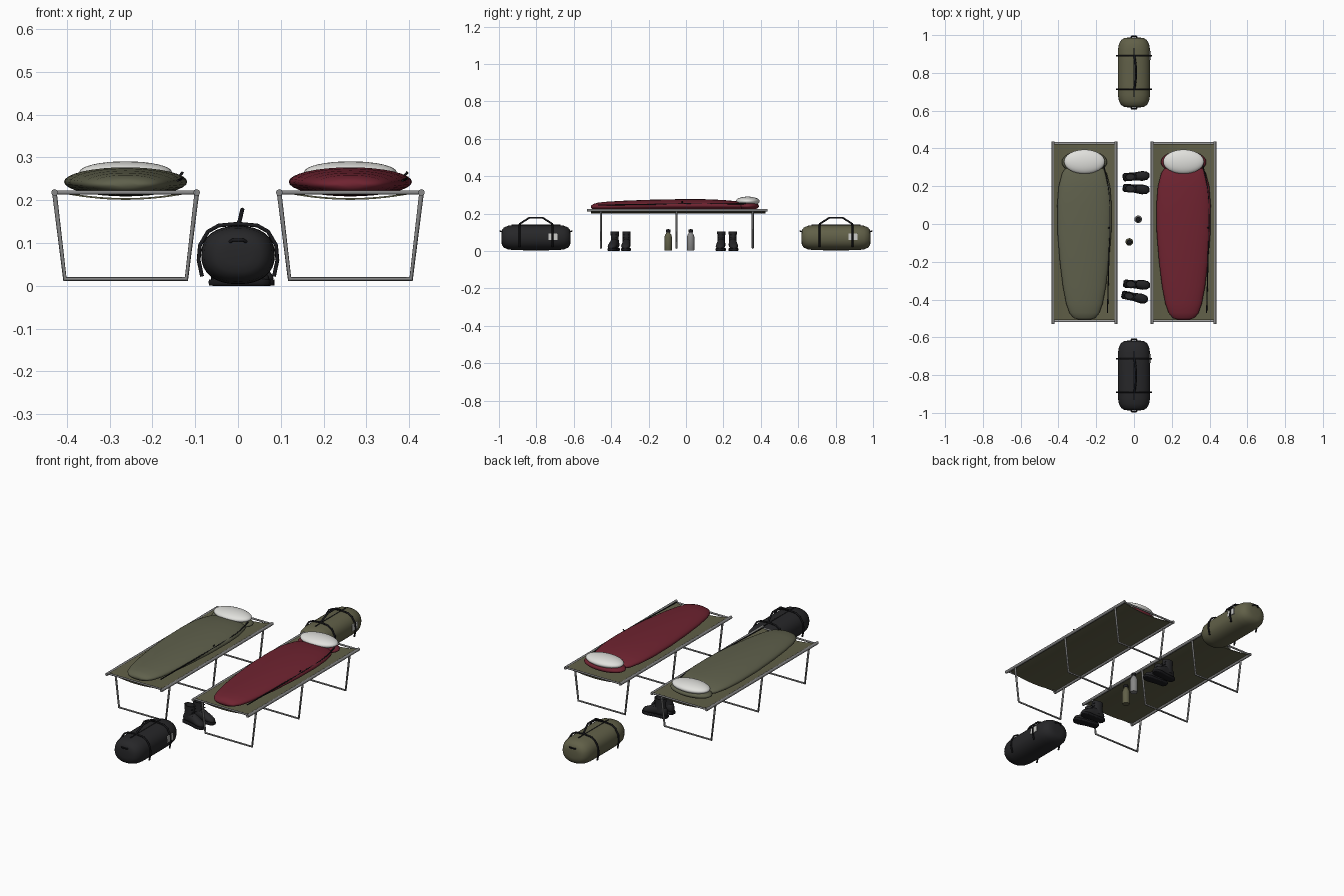
import bpy, bmesh, math
from mathutils import Matrix, Vector

if "Cube" in bpy.data.objects:
    bpy.data.objects.remove(bpy.data.objects["Cube"])


def mat(name, r, g, b):
    m = bpy.data.materials.new(name)
    m.diffuse_color = (r, g, b, 1)
    m.use_nodes = True
    m.node_tree.nodes["Principled BSDF"].inputs["Base Color"].default_value = m.diffuse_color
    return m


CANVAS = mat("canvas_olive", 0.12, 0.117, 0.065)
GREEN = mat("bag_green", 0.115, 0.118, 0.072)
RED = mat("bag_red", 0.16, 0.017, 0.03)
BLACK = mat("black_fabric", 0.02, 0.02, 0.022)
TRIM = mat("dark_trim", 0.01, 0.01, 0.012)
STEEL = mat("steel", 0.24, 0.24, 0.24)
WHITE = mat("pillow_white", 0.75, 0.75, 0.72)
LABEL = mat("label_grey", 0.6, 0.6, 0.58)


def add(name, bm, m, M=None, angle=40):
    if M is not None:
        bm.transform(M)
    bmesh.ops.recalc_face_normals(bm, faces=bm.faces)
    me = bpy.data.meshes.new(name)
    bm.to_mesh(me)
    bm.free()
    me.materials.append(m)
    ob = bpy.data.objects.new(name, me)
    bpy.context.collection.objects.link(ob)
    bpy.ops.object.select_all(action='DESELECT')
    ob.select_set(True)
    bpy.context.view_layer.objects.active = ob
    bpy.ops.object.shade_smooth_by_angle(angle=math.radians(angle))
    return ob


def tube(name, pts, r, m, M=None, closed=False, smooth=False):
    """Round tube along a path."""
    cu = bpy.data.curves.new(name, 'CURVE')
    cu.dimensions = '3D'
    cu.bevel_depth = r
    cu.bevel_resolution = 2
    cu.use_fill_caps = True
    sp = cu.splines.new('BEZIER' if smooth else 'POLY')
    pl = sp.bezier_points if smooth else sp.points
    pl.add(len(pts) - 1)
    for p, c in zip(pl, pts):
        if smooth:
            p.co = c
            p.handle_left_type = p.handle_right_type = 'AUTO'
        else:
            p.co = (*c, 1)
    sp.use_cyclic_u = closed
    if smooth:
        sp.resolution_u = 6
    tmp = bpy.data.objects.new("tmp", cu)
    bpy.context.collection.objects.link(tmp)
    bpy.context.view_layer.update()
    me = bpy.data.meshes.new_from_object(tmp.evaluated_get(bpy.context.evaluated_depsgraph_get()))
    bm = bmesh.new()
    bm.from_mesh(me)
    bpy.data.objects.remove(tmp)
    return add(name, bm, m, M, 60)


def loft(name, rings, m, M=None, e=2.0, n=32, angle=50):
    """Superellipse rings (y, half width, half height, z centre) joined along y."""
    bm = bmesh.new()
    prev = None
    for y, w, h, z in rings:
        cur = []
        for i in range(n):
            a = 2 * math.pi * i / n
            c, s = math.cos(a), math.sin(a)
            cur.append(bm.verts.new((math.copysign(abs(c) ** (2 / e), c) * w, y,
                                     z + math.copysign(abs(s) ** (2 / e), s) * h)))
        if prev:
            for i in range(n):
                bm.faces.new((prev[i], prev[(i + 1) % n], cur[(i + 1) % n], cur[i]))
        else:
            bm.faces.new(cur)
        prev = cur
    bm.faces.new(prev)
    return add(name, bm, m, M, angle)


def ellipsoid(name, c, size, m, M):
    bm = bmesh.new()
    bmesh.ops.create_uvsphere(bm, u_segments=32, v_segments=16, radius=1)
    return add(name, bm, m, M @ Matrix.Translation(c) @ Matrix.Diagonal((*size, 1)), 180)


def box(name, c, size, m, M):
    bm = bmesh.new()
    bmesh.ops.create_cube(bm, size=1)
    return add(name, bm, m, M @ Matrix.Translation(c) @ Matrix.Diagonal((*size, 1)))


def lathe(name, prof, m, M, n=20):
    bm = bmesh.new()
    vs = [bm.verts.new((r, 0, z)) for r, z in prof]
    es = [bm.edges.new(p) for p in zip(vs, vs[1:])]
    bmesh.ops.spin(bm, geom=vs + es, axis=(0, 0, 1), cent=(0, 0, 0), steps=n, angle=2 * math.pi)
    bmesh.ops.remove_doubles(bm, verts=bm.verts, dist=1e-5)
    return add(name, bm, m, M)


def cot(side, x, bag_mat):
    M = Matrix.Translation((x, 0, 0))
    W = 0.166
    # Frame: rails, end bars and U-shaped legs
    for s in (-1, 1):
        tube(side + "_rail", [(s * W, -0.53, 0.218), (s * W, 0.437, 0.218)], 0.008, STEEL, M)
    for y in (-0.515, 0.43):
        tube(side + "_end_bar", [(-W, y, 0.218), (W, y, 0.218)], 0.005, STEEL, M)
    for y in (-0.455, -0.05, 0.357):
        tube(side + "_leg", [(-W, y, 0.215), (-0.142, y, 0.016), (0.142, y, 0.016), (W, y, 0.215)],
             0.0055, STEEL, M)
    # Sagging canvas
    bm = bmesh.new()
    top, bot = [], []
    for i in range(17):
        t = i / 8 - 1
        z = 0.203 + 0.019 * t * t
        top.append([bm.verts.new((W * t, y, z + 0.002)) for y in (-0.508, 0.424)])
        bot.append([bm.verts.new((W * t, y, z - 0.002)) for y in (-0.508, 0.424)])
    loop = top + bot[::-1]
    for a, b in zip(loop, loop[1:] + loop[:1]):
        bm.faces.new((a[0], a[1], b[1], b[0]))
    for k in (0, 1):
        bm.faces.new([v[k] for v in loop])
    add(side + "_canvas", bm, CANVAS, M)
    # Sleeping bag, hood, pillow and zip
    loft(side + "_sleeping_bag", [
        (-0.507, 0.03, 0.006, 0.236), (-0.497, 0.058, 0.015, 0.236), (-0.47, 0.08, 0.022, 0.237),
        (-0.42, 0.097, 0.026, 0.238), (-0.33, 0.114, 0.029, 0.24), (-0.2, 0.13, 0.032, 0.242),
        (-0.05, 0.142, 0.034, 0.243), (0.1, 0.144, 0.034, 0.243), (0.2, 0.136, 0.031, 0.242),
        (0.27, 0.118, 0.026, 0.24), (0.31, 0.09, 0.018, 0.238), (0.33, 0.05, 0.008, 0.237)],
        bag_mat, M, angle=80)
    ellipsoid(side + "_hood", (0, 0.328, 0.24), (0.12, 0.062, 0.024), bag_mat, M)
    ellipsoid(side + "_pillow", (0, 0.33, 0.266), (0.108, 0.064, 0.025), WHITE, M)
    tube(side + "_zip", [(0.1, 0.32, 0.253), (0.125, 0.2, 0.252), (0.133, 0.05, 0.253),
                         (0.13, -0.15, 0.25), (0.122, -0.47, 0.246)], 0.003, TRIM, M, smooth=True)
    tube(side + "_zip_pull", [(0.122, -0.02, 0.252), (0.134, -0.02, 0.266)], 0.003, TRIM, M)


def duffel(side, y, m):
    M = Matrix.Translation((0, y, 0))
    # Rounded body
    half = [(0.185, 0.03, 0.022), (0.182, 0.052, 0.04), (0.172, 0.068, 0.054),
            (0.15, 0.08, 0.063), (0.12, 0.085, 0.067), (0.06, 0.086, 0.068)]
    rings = [(-a, w, h, 0.072) for a, w, h in half] + [(a, w, h, 0.072) for a, w, h in half[::-1]]
    loft(side + "_duffel_body", rings, m, M, e=2.3, angle=80)
    # Straps over the body
    right = [(0.045, 0.141), (0.07, 0.127), (0.089, 0.095), (0.092, 0.06), (0.084, 0.022)]
    arch = [(-a, b) for a, b in right[::-1]] + [(0, 0.145)] + right
    for s in (-1, 1):
        tube(side + "_duffel_strap", [(a, s * 0.088, b) for a, b in arch], 0.0045, TRIM, M)
        # End grab loops
        tube(side + "_end_loop", [(-0.024, s * 0.172, 0.1), (-0.012, s * 0.192, 0.107),
                                  (0.012, s * 0.192, 0.107), (0.024, s * 0.172, 0.1)], 0.004, TRIM, M)
    # Carry handle, top zip and side label
    tube(side + "_handle", [(0, -0.088, 0.143), (0.004, -0.075, 0.153), (0.01, -0.035, 0.178),
                            (0.01, 0.035, 0.178), (0.004, 0.075, 0.153), (0, 0.088, 0.143)],
         0.005, TRIM, M)
    tube(side + "_top_zip", [(0, -0.13, 0.139), (0, 0.13, 0.139)], 0.003, TRIM, M)
    box(side + "_label", (0.086, 0.09, 0.077), (0.007, 0.048, 0.034), LABEL, M)


def boot(name, x, y, deg):
    # Built with the toe along +y, then turned to face +x
    M = Matrix.Translation((x, y, 0)) @ Matrix.Rotation(math.radians(deg - 90), 4, 'Z')
    loft(name + "_sole", [(-0.07, 0.014, 0.007, 0.008), (-0.06, 0.022, 0.008, 0.008),
                          (-0.01, 0.021, 0.008, 0.008), (0.035, 0.026, 0.008, 0.008),
                          (0.06, 0.021, 0.008, 0.008), (0.072, 0.01, 0.007, 0.008)],
         TRIM, M, e=5, n=20)
    loft(name + "_foot", [(-0.066, 0.012, 0.016, 0.03), (-0.056, 0.02, 0.025, 0.035),
                          (-0.02, 0.021, 0.032, 0.04), (0.01, 0.022, 0.026, 0.034),
                          (0.04, 0.024, 0.017, 0.026), (0.06, 0.018, 0.013, 0.022),
                          (0.069, 0.008, 0.006, 0.018)], BLACK, M, n=20, angle=80)
    # Upright shaft with a dark opening
    S = M @ Matrix.Translation((0, -0.03, 0)) @ Matrix.Diagonal((0.75, 1.1, 1, 1))
    lathe(name + "_shaft", [(0, 0.03), (0.029, 0.03), (0.027, 0.07), (0.03, 0.104),
                            (0.024, 0.104), (0.021, 0.08), (0, 0.08)], BLACK, S)
    for k in range(3):
        tube(name + "_lace", [(-0.015, 0.006 - k * 0.002, 0.055 + k * 0.016),
                              (0.015, 0.006 - k * 0.002, 0.055 + k * 0.016)], 0.0025, TRIM,
             M @ Matrix.Translation((0, -0.004, 0)))


def bottle(name, x, y, m):
    M = Matrix.Translation((x, y, 0))
    lathe(name + "_body", [(0, 0.002), (0.018, 0.002), (0.02, 0.006), (0.02, 0.075), (0.016, 0.088),
                           (0.01, 0.096), (0.01, 0.102), (0, 0.102)], m, M)
    lathe(name + "_cap", [(0, 0.1), (0.012, 0.1), (0.012, 0.115), (0, 0.117)], TRIM, M)


cot("left", -0.2625, GREEN)
cot("right", 0.2625, RED)
duffel("front", -0.802, BLACK)
duffel("back", 0.802, CANVAS)
boot("front_boot_a", 0.013, -0.32, -4)
boot("front_boot_b", 0.003, -0.387, -12)
boot("back_boot_a", 0.01, 0.252, 4)
boot("back_boot_b", 0.01, 0.186, -5)
bottle("steel_bottle", 0.022, 0.025, STEEL)
bottle("olive_bottle", -0.025, -0.095, CANVAS)
